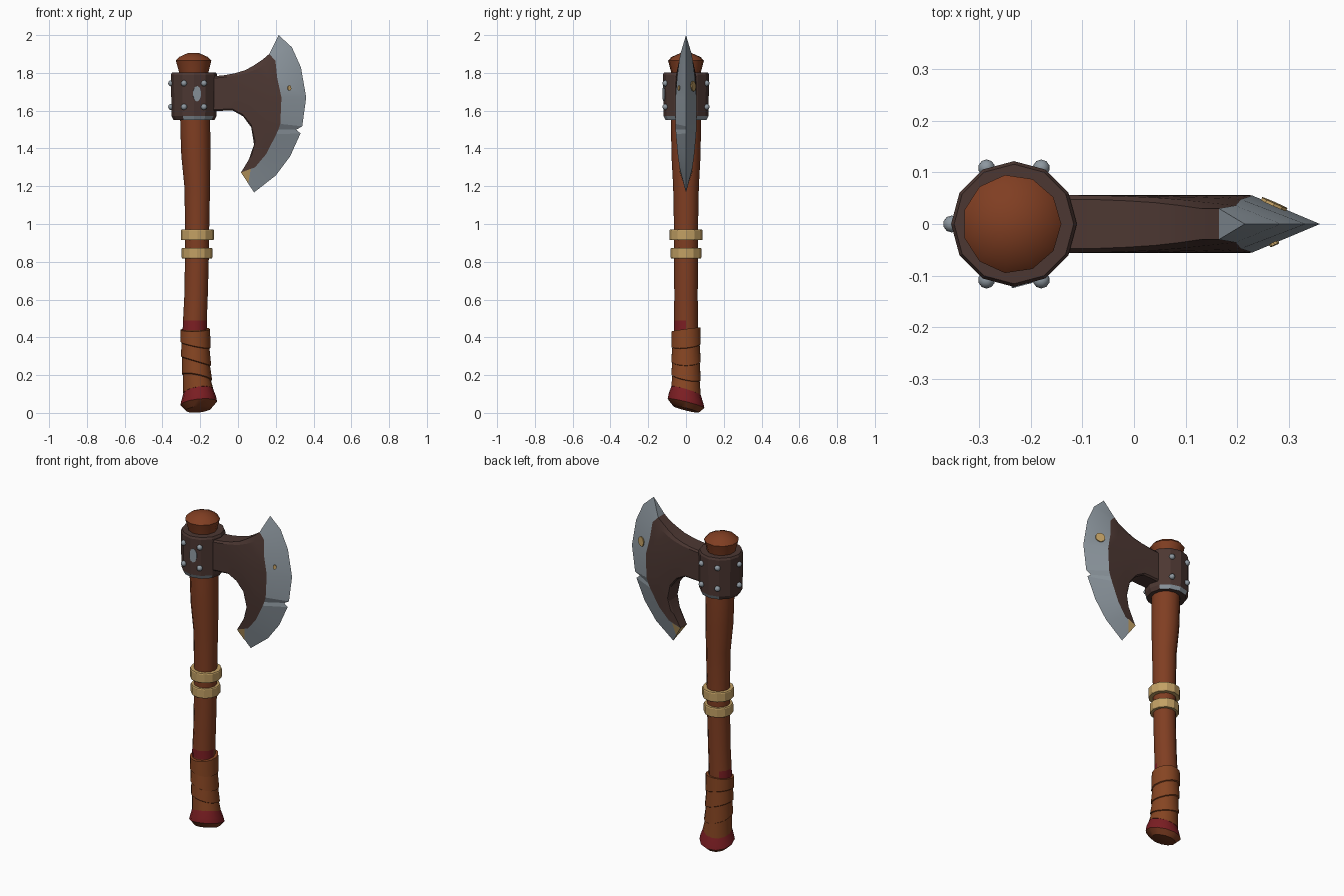
import bpy, bmesh, math
from mathutils import Vector, Matrix

if "Cube" in bpy.data.objects:
    bpy.data.objects.remove(bpy.data.objects["Cube"])


def material(name, rgb):
    m = bpy.data.materials.new(name)
    lin = [((c / 255 + 0.055) / 1.055) ** 2.4 for c in rgb]
    m.diffuse_color = (*lin, 1)
    m.use_nodes = True
    m.node_tree.nodes["Principled BSDF"].inputs["Base Color"].default_value = m.diffuse_color
    return m


WOOD = material("wood brown", (128, 62, 34))
LEATHER = material("leather brown", (134, 69, 34))
IRON = material("dark iron brown", (76, 55, 50))
STEEL = material("steel grey", (142, 152, 160))
GOLD = material("brass gold", (194, 160, 100))
RED = material("red cloth", (124, 30, 35))


def finish(name, bm, mats, rule=None, angle=None):
    bmesh.ops.recalc_face_normals(bm, faces=bm.faces)
    bm.normal_update()
    if rule:
        for f in bm.faces:
            f.material_index = rule(f.calc_center_median(), f.normal)
    me = bpy.data.meshes.new(name)
    bm.to_mesh(me)
    bm.free()
    for m in mats:
        me.materials.append(m)
    if angle:
        for p in me.polygons:
            p.use_smooth = True
        me.set_sharp_from_angle(angle=math.radians(angle))
    ob = bpy.data.objects.new(name, me)
    bpy.context.collection.objects.link(ob)
    return ob


def loft(name, rings, mats, sides=12, rule=None, angle=40):
    """rings: (centre x, z, radius, tilt along x, tilt along y)"""
    bm = bmesh.new()
    loops = []
    for cx, z, r, *tilt in rings:
        sx, sy = tilt or (0, 0)
        loop = []
        for i in range(sides):
            a = 2 * math.pi * i / sides
            dx, dy = r * math.cos(a), r * math.sin(a)
            loop.append(bm.verts.new((cx + dx, dy, z + sx * dx + sy * dy)))
        loops.append(loop)
    for a, b in zip(loops, loops[1:]):
        for i in range(sides):
            j = (i + 1) % sides
            bm.faces.new((a[i], a[j], b[j], b[i]))
    bm.faces.new(loops[0])
    bm.faces.new(loops[-1])
    return finish(name, bm, mats, rule, angle)


# Handle shaft with a painted red strip above the grip
loft("handle", [(-.222, .08, .064), (-.229, .44, .064), (-.228, .49, .063),
                (-.222, .62, .062), (-.218, .8, .063), (-.216, 1.0, .064),
                (-.216, 1.2, .068), (-.223, 1.36, .077), (-.226, 1.5, .079),
                (-.232, 1.8, .078)], [WOOD, RED],
     rule=lambda c, n: int(.44 < c.z < .49 and n.x * .6 + n.y < .5))

# Rounded wooden end above the head
loft("handle_top", [(-.235, 1.78, .076), (-.236, 1.81, .081), (-.237, 1.865, .096),
                    (-.237, 1.884, .078), (-.237, 1.905, .03)], [WOOD], 11)

# Leather wrap: overlapping slanted turns
marks = [(-.211, .115, .15, -.3), (-.217, .19, -.2, -.2), (-.222, .275, -.3, 0),
         (-.225, .36, -.2, .1), (-.226, .442, .03, .14)]
wrap = []
for (x0, z0, *t0), (x1, z1, *t1) in zip(marks, marks[1:]):
    wrap += [(x0, z0, .080, *t0), (x1, z1 - .004, .074, *t1)]
wrap[-1] = (-.226, .442, .078, .03, .14)
loft("leather_grip", wrap, [LEATHER], 14)

# Pommel with a slanted wooden underside
loft("pommel", [(-.208, .019, .068, .1, -.25), (-.208, .05, .097, .1, -.25),
                (-.208, .075, .092, .12, -.27), (-.211, .13, .074, .15, -.3)],
     [RED, WOOD], 12, rule=lambda c, n: int(n.z < -.5))

# Brass bands
for name, x, z, r in (("upper_band", -.215, .942, .088), ("lower_band", -.217, .846, .081)):
    loft(name, [(x, z - .028, r - .003), (x, z - .023, r), (x, z + .023, r), (x, z + .028, r - .003)],
         [GOLD], 12, angle=20)

# Collar around the shaft, worn bare on the lower rim
CX = -.233
loft("collar", [(CX, 1.55, .108), (CX, 1.572, .119), (CX, 1.79, .122), (CX, 1.802, .116)],
     [IRON, STEEL], 12, angle=20,
     rule=lambda c, n: int(c.z < 1.57 and -.9 < n.z < -.2 and abs(n.y) > .3 and n.x > -.4))

# Rivets
bm = bmesh.new()
for z in (1.62, 1.745):
    for deg in (64, 116, 180, 244, 296):
        a = math.radians(deg)
        p = Vector((CX + .121 * math.cos(a), .121 * math.sin(a), z))
        bmesh.ops.create_icosphere(bm, subdivisions=2, radius=.0165, matrix=Matrix.Translation(p))
finish("rivets", bm, [STEEL], angle=60)


def plate(name, centre, normal, w, h, mat):
    """Thin oval patch lying on a surface."""
    bm = bmesh.new()
    n = Vector(normal).normalized()
    rot = n.to_track_quat('Z', 'Y').to_matrix().to_4x4()
    m = Matrix.Translation(centre) @ rot @ Matrix.Diagonal((w, h, 1, 1))
    bmesh.ops.create_cone(bm, cap_ends=True, segments=10, radius1=1, radius2=1, depth=.006, matrix=m)
    finish(name, bm, [mat])


plate("collar_wear", (CX + .0155, -.1165, 1.69), (.259, -.966, 0), .022, .042, STEEL)

# Blade: columns run from the collar to the ridge, rows from top horn to beard
top = [(-.13, 1.782), (-.07, 1.788), (-.016, 1.798), (.04, 1.815), (.085, 1.84), (.13, 1.87)]
low = [(-.13, 1.597), (-.03, 1.602), (.027, 1.57), (.07, 1.512), (.085, 1.42), (.058, 1.342)]
bulge = [0, 0, 0, .01, .035, .07]
ridge = [(.165, 1.9), (.198, 1.865), (.208, 1.77), (.23, 1.67), (.224, 1.53),
         (.214, 1.5), (.203, 1.475), (.149, 1.37), (.09, 1.30), (.016, 1.273)]
edge = [(.215, 2.0), (.285, 1.936), (.333, 1.83), (.361, 1.67), (.34, 1.517),
        (.308, 1.499), (.331, 1.48), (.276, 1.358), (.2, 1.257), (.085, 1.167)]
ROWS, COLS = len(ridge), len(top)


def thickness(f):
    return .03 + .027 * (1 - (2 * f - 1) ** 2)


bm = bmesh.new()
edge_v = [bm.verts.new((x, 0, z)) for x, z in edge]
sides = []
for s in (-1, 1):
    cols = []
    for k in range(COLS + 1):
        col = []
        for r, (rx, rz) in enumerate(ridge):
            f = (1.9 - rz) / (1.9 - 1.273)
            if k < COLS:
                x = top[k][0] * (1 - f) + low[k][0] * f + bulge[k] * 4 * f * (1 - f)
                z = top[k][1] * (1 - f) + low[k][1] * f
                y = .056 + (thickness(f) - .056) * (k / COLS) ** 2
                y -= .008 * (r in (0, ROWS - 1))
            else:
                x, z, y = rx, rz, thickness(f)
            col.append(bm.verts.new((x, s * y, z)))
        cols.append(col)
    cols.append(edge_v)
    for k in range(COLS + 1):
        for r in range(ROWS - 1):
            face = bm.faces.new((cols[k][r], cols[k + 1][r], cols[k + 1][r + 1], cols[k][r + 1]))
            face.material_index = int(k == COLS)
    sides.append(cols)
a, b = sides
for r, tip in ((0, 1), (ROWS - 1, 2)):
    for k in range(COLS):
        bm.faces.new((a[k][r], a[k + 1][r], b[k + 1][r], b[k][r]))
    bm.faces.new((a[COLS][r], edge_v[r], b[COLS][r])).material_index = tip
bm.faces.new(a[0] + b[0][::-1])
finish("blade", bm, [IRON, STEEL, GOLD], angle=15)

# Brass stains on the beard corner and the cutting bevel
bm = bmesh.new()
for s in (-1, 1):
    R9, R8 = Vector((.016, s * .03, 1.273)), Vector((.09, s * thickness(.957), 1.30))
    E9 = Vector((.085, 0, 1.167))
    off = Vector((0, s * .003, 0))
    bm.faces.new([bm.verts.new(p + off) for p in (R9, R9.lerp(R8, .7), R9.lerp(E9, .55))])
finish("beard_stain", bm, [GOLD])
plate("front_stain", (.272, -.0385, 1.72), (.40, -.91, .05), .01, .014, GOLD)
plate("back_stain", (.272, .0385, 1.73), (.40, .91, .05), .028, .028, GOLD)
